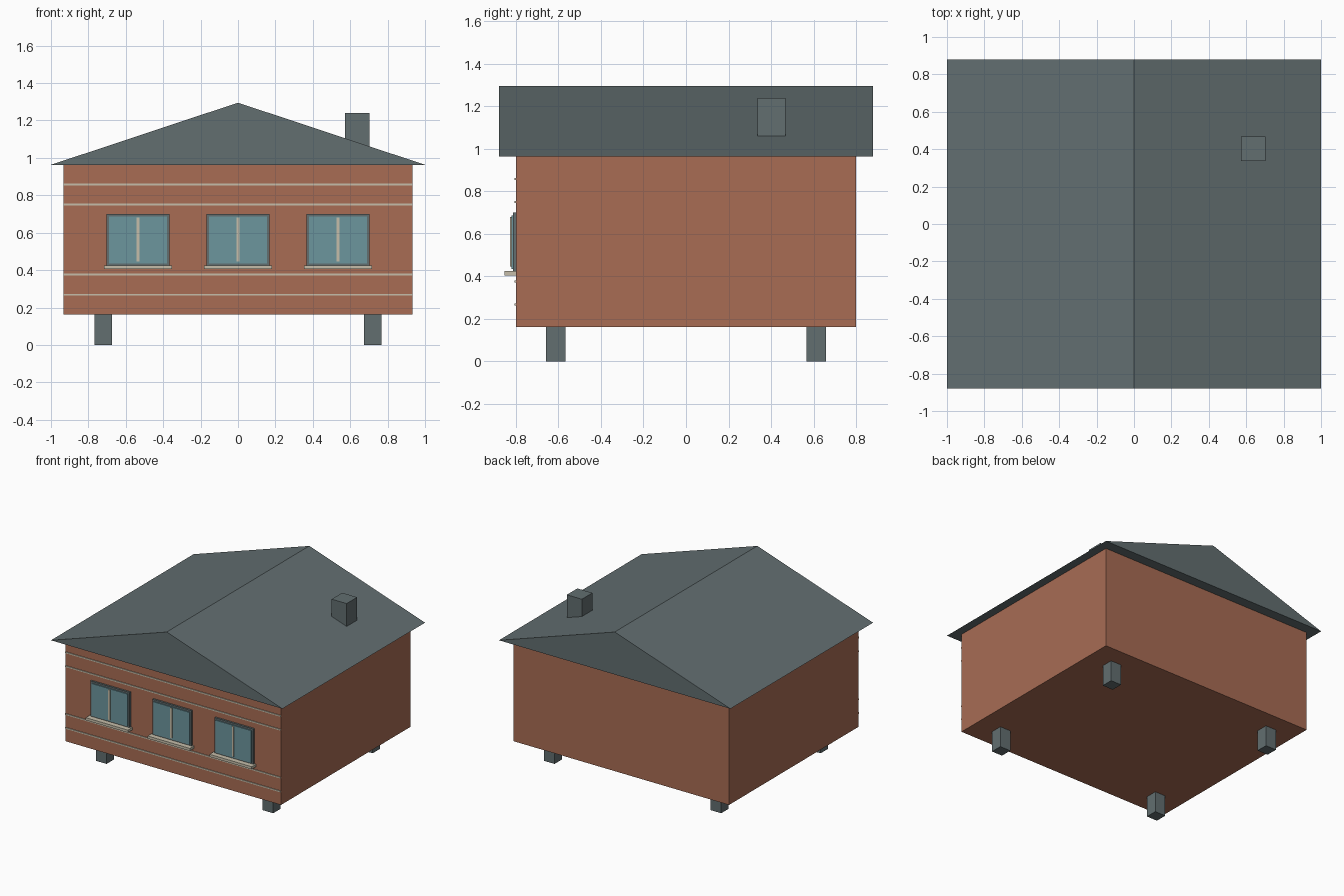
import bpy, bmesh

if "Cube" in bpy.data.objects:
    bpy.data.objects.remove(bpy.data.objects["Cube"])


def srgb(r, g, b):
    def lin(c):
        c /= 255
        return c / 12.92 if c <= 0.04045 else ((c + 0.055) / 1.055) ** 2.4
    return (lin(r), lin(g), lin(b), 1)


def material(name, rgb):
    m = bpy.data.materials.new(name)
    m.diffuse_color = srgb(*rgb)
    m.use_nodes = True
    m.node_tree.nodes["Principled BSDF"].inputs["Base Color"].default_value = m.diffuse_color
    return m


BRICK = material("brick red", (168, 108, 84))
SLATE = material("slate grey", (98, 110, 112))
GLASS = material("window blue", (108, 150, 158))
CREAM = material("trim cream", (198, 190, 170))


def finish(name, bm, mat):
    bmesh.ops.recalc_face_normals(bm, faces=bm.faces)
    me = bpy.data.meshes.new(name)
    bm.to_mesh(me)
    bm.free()
    me.materials.append(mat)
    ob = bpy.data.objects.new(name, me)
    bpy.context.collection.objects.link(ob)
    return ob


def box(name, x, y, z, mat):
    """Box from (min, max) ranges on each axis."""
    bm = bmesh.new()
    bmesh.ops.create_cube(bm, size=1)
    for v in bm.verts:
        v.co = [(r[0] + r[1]) / 2 + c * (r[1] - r[0]) for c, r in zip(v.co, (x, y, z))]
    return finish(name, bm, mat)


# Walls
box("walls", (-0.932, 0.932), (-0.8, 0.8), (0.163, 0.965), BRICK)

# Gable roof: triangle profile extruded front to back
bm = bmesh.new()
tri = bm.faces.new([bm.verts.new((x, -0.88, z)) for x, z in ((-1, 0.963), (1, 0.963), (0, 1.295))])
ext = bmesh.ops.extrude_face_region(bm, geom=[tri], use_keep_orig=True)
for v in ext["geom"]:
    if isinstance(v, bmesh.types.BMVert):
        v.co.y = 0.88
finish("roof", bm, SLATE)

# Chimney
box("chimney", (0.573, 0.703), (0.337, 0.467), (1.0, 1.24), SLATE)

# Four short legs
for sx in (-1, 1):
    for sy in (-1, 1):
        cx, cy = sx * 0.72, sy * 0.613
        box("leg", (cx - 0.046, cx + 0.046), (cy - 0.046, cy + 0.046), (0, 0.17), SLATE)

# Thin trim lines on the front wall
for z in (0.268, 0.376, 0.75, 0.858):
    box("trim_line", (-0.932, 0.932), (-0.806, -0.799), (z - 0.005, z + 0.005), CREAM)

# Three front windows: frame, glass, centre bar and sill
for cx in (-0.535, 0, 0.535):
    box("window_frame", (cx - 0.169, cx + 0.169), (-0.815, -0.79), (0.42, 0.70), SLATE)
    box("window_glass", (cx - 0.155, cx + 0.155), (-0.822, -0.81), (0.434, 0.686), GLASS)
    box("window_bar", (cx - 0.008, cx + 0.008), (-0.828, -0.815), (0.446, 0.68), CREAM)
    box("window_sill", (cx - 0.182, cx + 0.182), (-0.855, -0.80), (0.405, 0.425), CREAM)
